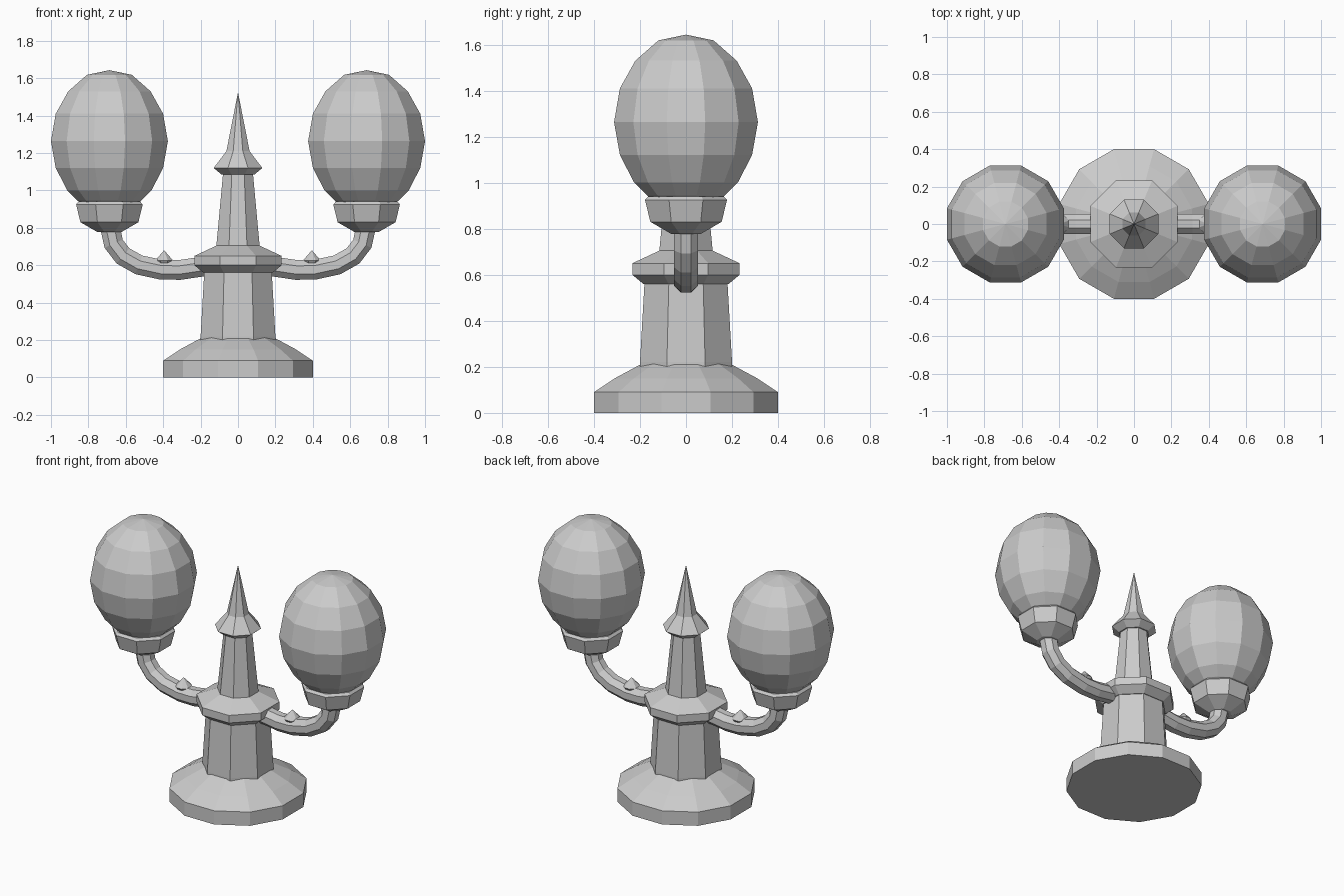
import bpy, bmesh, math
from mathutils import Vector

if "Cube" in bpy.data.objects:
    bpy.data.objects.remove(bpy.data.objects["Cube"])

grey = bpy.data.materials.new("light grey")
grey.diffuse_color = (0.6, 0.6, 0.6, 1)
grey.use_nodes = True
grey.node_tree.nodes["Principled BSDF"].inputs["Base Color"].default_value = grey.diffuse_color


def finish(name, rings, capped=True):
    """Skin a list of vertex rings into one flat-shaded object."""
    bm = bmesh.new()
    loops = [[bm.verts.new(p) for p in ring] for ring in rings]
    n = len(loops[0])
    for a, b in zip(loops, loops[1:]):
        for i in range(n):
            j = (i + 1) % n
            bm.faces.new((a[i], a[j], b[j], b[i]))
    if capped:
        bm.faces.new(loops[0][::-1])
        bm.faces.new(loops[-1])
    bmesh.ops.dissolve_degenerate(bm, dist=1e-4, edges=bm.edges[:])
    bmesh.ops.remove_doubles(bm, verts=bm.verts[:], dist=1e-4)
    bmesh.ops.recalc_face_normals(bm, faces=bm.faces[:])
    mesh = bpy.data.meshes.new(name)
    bm.to_mesh(mesh)
    bm.free()
    mesh.materials.append(grey)
    obj = bpy.data.objects.new(name, mesh)
    bpy.context.collection.objects.link(obj)


def lathe(name, sides, profile, x=0):
    """Turned part; profile is (flat-to-centre distance, z), flats face the axes."""
    k = 1 / math.cos(math.pi / sides)
    angles = [(i + 0.5) * math.tau / sides for i in range(sides)]
    finish(name, [[(x + max(r, 1e-5) * k * math.cos(a), max(r, 1e-5) * k * math.sin(a), z)
                   for a in angles] for r, z in profile])


def tube(name, path, radius, side):
    """Octagonal tube swept along an (x, z) path."""
    pts = [Vector((x, 0, z)) for x, z in path]
    k = radius / math.cos(math.pi / 8)
    rings = []
    for i, p in enumerate(pts):
        t = (pts[min(i + 1, len(pts) - 1)] - pts[max(i - 1, 0)]).normalized()
        up = Vector((-t.z, 0, t.x))
        ring = []
        for s in range(8):
            a = (s + 0.5) * math.tau / 8
            v = p + up * k * math.cos(a) + Vector((0, k * math.sin(a), 0))
            ring.append((v.x * side, v.y, v.z))
        rings.append(ring)
    finish(name, rings)


# Central post
lathe("base", 12, [(0.4, 0), (0.4, 0.09), (0.31, 0.15), (0.18, 0.22)])
lathe("lower_column", 8, [(0.2, 0.2), (0.2, 0.22), (0.18, 0.57)])
lathe("collar", 8, [(0.185, 0.56), (0.233, 0.60), (0.233, 0.65), (0.115, 0.705)])
lathe("upper_column", 8, [(0.117, 0.69), (0.08, 1.09)])
lathe("spire", 8, [(0.088, 1.085), (0.13, 1.12), (0.062, 1.21), (0, 1.525)])

# Arms, lamp cups, globes and arm ornaments on both sides
arm_path = [(0.12, 0.60), (0.21, 0.59), (0.31, 0.575), (0.41, 0.576), (0.53, 0.602),
            (0.615, 0.65), (0.665, 0.715), (0.683, 0.80)]
globe = [(0.15, 0.93), (0.17, 0.945), (0.225, 1.0), (0.287, 1.12), (0.3125, 1.263),
         (0.287, 1.41), (0.22, 1.53), (0.12, 1.618), (0, 1.643)]
cup = [(0.065, 0.778), (0.155, 0.83), (0.178, 0.925), (0.165, 0.94)]
for side, word in ((-1, "left"), (1, "right")):
    x = 0.6875 * side
    tube(word + "_arm", arm_path, 0.053, side)
    lathe(word + "_lamp_cup", 8, cup, x)
    lathe(word + "_globe", 12, globe, x)
    lathe(word + "_arm_ornament", 8, [(0.025, 0.59), (0.048, 0.625), (0, 0.68)], 0.395 * side)
